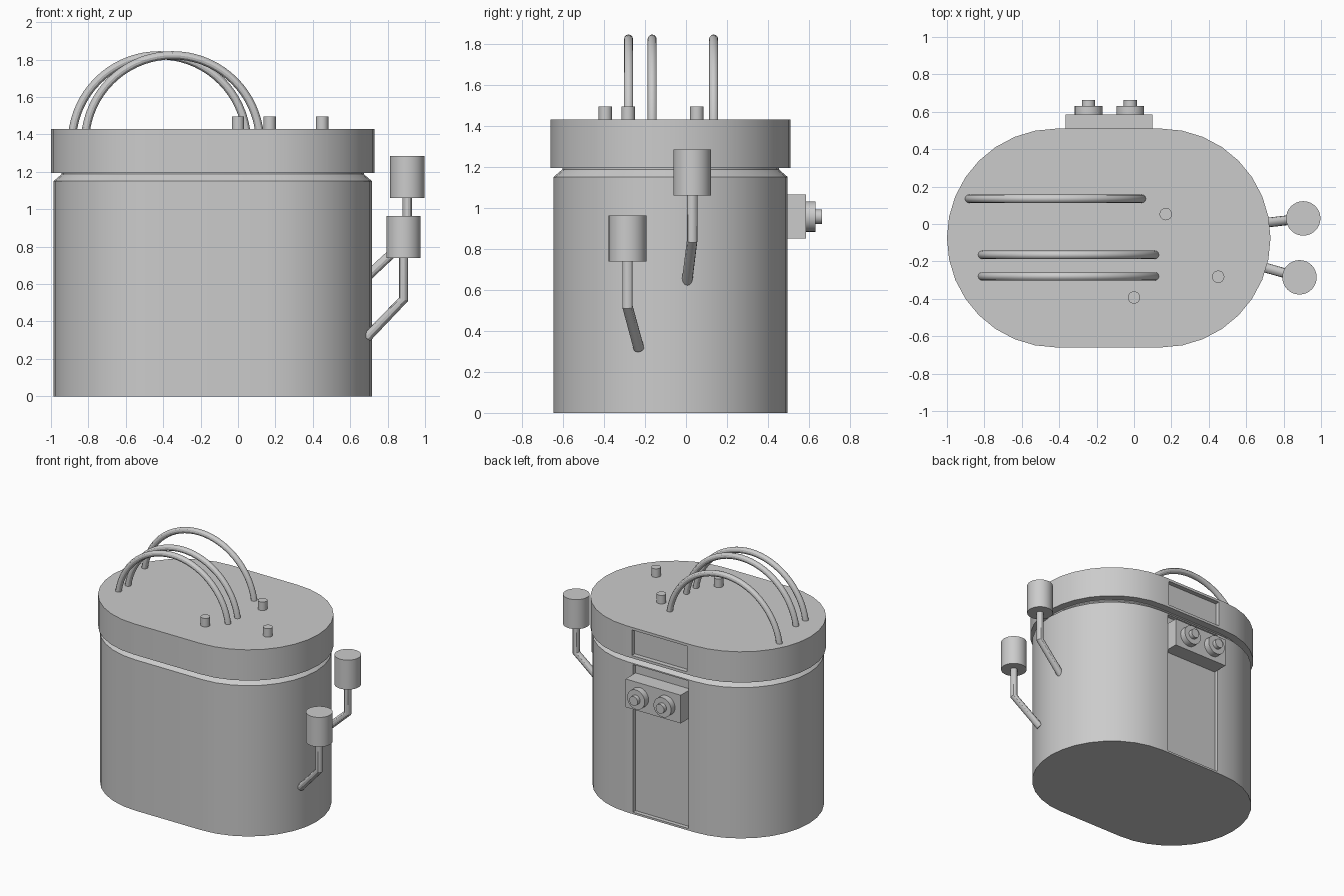
import bpy, bmesh, math
from mathutils import Vector

if "Cube" in bpy.data.objects:
    bpy.data.objects.remove(bpy.data.objects["Cube"])

CX, CY = -0.135, -0.075


def finish(ob, angle=30):
    bpy.ops.object.select_all(action='DESELECT')
    bpy.context.view_layer.objects.active = ob
    ob.select_set(True)
    bpy.ops.object.shade_smooth_by_angle(angle=math.radians(angle))
    return ob


def from_bmesh(name, bm):
    bmesh.ops.recalc_face_normals(bm, faces=bm.faces)
    me = bpy.data.meshes.new(name)
    bm.to_mesh(me)
    bm.free()
    ob = bpy.data.objects.new(name, me)
    bpy.context.collection.objects.link(ob)
    return ob


def stadium(r, half=0.28, n=16):
    """Outline with two straight sides and two round ends."""
    pts = []
    for side in (1, -1):
        for i in range(n + 1):
            a = -math.pi / 2 + math.pi * i / n
            pts.append((CX + side * (half + r * math.cos(a)), CY + side * r * math.sin(a)))
    return pts


def loft(name, levels):
    """Stack stadium rings given as (radius, z)."""
    bm = bmesh.new()
    rings = [[bm.verts.new((x, y, z)) for x, y in stadium(r)] for r, z in levels]
    n = len(rings[0])
    for a, b in zip(rings, rings[1:]):
        for i in range(n):
            j = (i + 1) % n
            bm.faces.new((a[i], a[j], b[j], b[i]))
    bm.faces.new(rings[0][::-1])
    bm.faces.new(rings[-1])
    return from_bmesh(name, bm)


def box(name, lo, hi):
    bm = bmesh.new()
    bmesh.ops.create_cube(bm, size=1)
    for v in bm.verts:
        v.co = [(l + h) / 2 + c * (h - l) for l, h, c in zip(lo, hi, v.co)]
    return from_bmesh(name, bm)


def recess(ob, lo, hi):
    cutter = box("recess_cutter", lo, hi)
    cutter.hide_render = True
    bpy.context.view_layer.objects.active = ob
    m = ob.modifiers.new("recess", 'BOOLEAN')
    m.operation, m.solver, m.object = 'DIFFERENCE', 'EXACT', cutter
    bpy.ops.object.modifier_apply(modifier=m.name)
    bpy.data.objects.remove(cutter)


def cylinder(name, p, q, r, n=32):
    p, q = Vector(p), Vector(q)
    bpy.ops.mesh.primitive_cylinder_add(vertices=n, radius=r, depth=(q - p).length, location=(p + q) / 2)
    ob = bpy.context.object
    ob.name = name
    ob.rotation_euler = (q - p).to_track_quat('Z', 'Y').to_euler()
    return finish(ob)


def tube(name, pts, r):
    cu = bpy.data.curves.new(name, 'CURVE')
    cu.dimensions = '3D'
    cu.bevel_depth, cu.bevel_resolution, cu.use_fill_caps = r, 4, True
    sp = cu.splines.new('POLY')
    sp.points.add(len(pts) - 1)
    for point, co in zip(sp.points, pts):
        point.co = (*co, 1)
    ob = bpy.data.objects.new(name, cu)
    bpy.context.collection.objects.link(ob)
    bpy.ops.object.select_all(action='DESELECT')
    bpy.context.view_layer.objects.active = ob
    ob.select_set(True)
    bpy.ops.object.convert(target='MESH')
    return finish(bpy.context.object)


# tank body with chamfered neck and recessed back panel
body = loft("tank_body", [(0.571, 0), (0.571, 1.15), (0.528, 1.187), (0.528, 1.21)])
recess(body, (-0.367, 0.465, 0.015), (0.100, 0.8, 1.14))
finish(body)

# lid with recessed back panel
lid = loft("tank_lid", [(0.585, 1.195), (0.585, 1.43)])
recess(lid, (-0.367, 0.475, 1.215), (0.100, 0.8, 1.41))
finish(lid)

# arched hoses over the lid
for i, (x, y) in enumerate([(-0.35, -0.28), (-0.35, -0.165), (-0.42, 0.135)]):
    arc = [(x + 0.468 * math.cos(a), y, 1.355 + 0.468 * math.sin(a))
           for a in (math.pi * k / 36 for k in range(37))]
    tube(f"hose_{i + 1}", arc, 0.022)

# small pegs on the lid
for i, (x, y) in enumerate([(0, -0.393), (0.17, 0.053), (0.45, -0.282)]):
    cylinder(f"peg_{i + 1}", (x, y, 1.40), (x, y, 1.495), 0.033)

# side levers: bent rod with cylindrical grip
for i, (x, y, z, foot) in enumerate([(0.905, 0.03, 1.06, (0.69, 0.005, 0.64)),
                                     (0.885, -0.285, 0.738, (0.69, -0.23, 0.315))]):
    cylinder(f"lever_grip_{i + 1}", (x, y, z), (x, y, z + 0.225), 0.092)
    tube(f"lever_rod_{i + 1}", [foot, (x, y, z - 0.22), (x, y, z + 0.05)], 0.026)

# back control box with two stepped dials
box("control_box", (-0.365, 0.44, 0.85), (0.10, 0.585, 1.065))
for i, x in enumerate((-0.243, -0.02)):
    cylinder(f"dial_{i + 1}", (x, 0.57, 0.957), (x, 0.632, 0.957), 0.074)
    cylinder(f"dial_cap_{i + 1}", (x, 0.62, 0.957), (x, 0.662, 0.957), 0.035)
